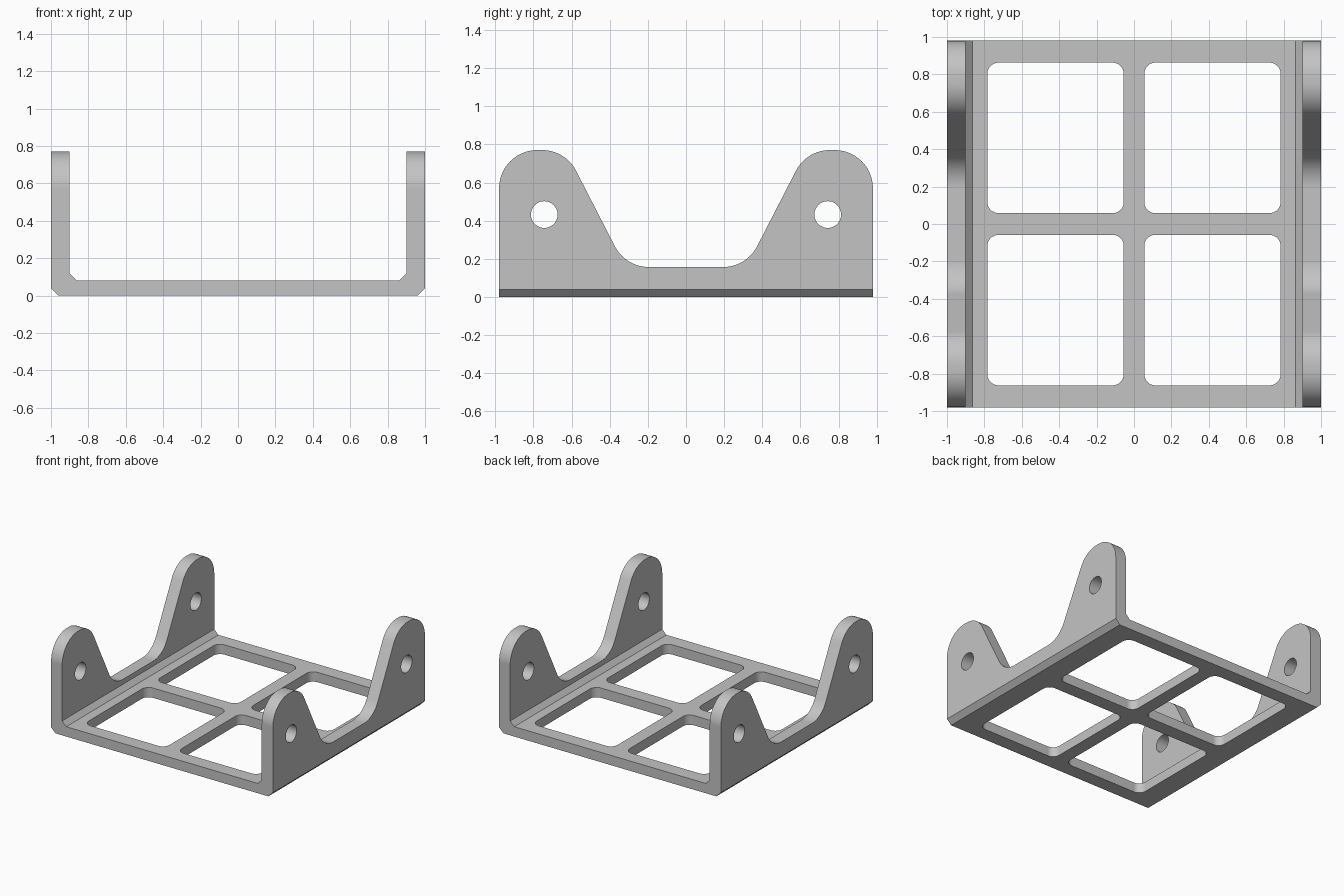
import bpy, bmesh, math
from mathutils import Vector

cube = bpy.data.objects.get("Cube")
if cube:
    bpy.data.objects.remove(cube, do_unlink=True)

metal = bpy.data.materials.new("plain grey")
metal.use_nodes = True
GREY = (0.55, 0.55, 0.55, 1)
metal.diffuse_color = GREY
metal.node_tree.nodes["Principled BSDF"].inputs["Base Color"].default_value = GREY

HALF_LENGTH, WALL, FLOOR, TOP = 0.98, 0.1, 0.08, 0.77


def fillet(corners, steps=14):
    """Round each (u, v, radius) corner of a closed outline."""
    out = []
    for i, (u, v, r) in enumerate(corners):
        p = Vector((u, v))
        if not r:
            out.append(p)
            continue
        a = (Vector(corners[i - 1][:2]) - p).normalized()
        b = (Vector(corners[(i + 1) % len(corners)][:2]) - p).normalized()
        half = a.angle(b) / 2
        centre = p + (a + b).normalized() * r / math.sin(half)
        start = p + a * r / math.tan(half) - centre
        end = p + b * r / math.tan(half) - centre
        sweep = math.pi - 2 * half
        for k in range(steps + 1):
            t = k / steps
            out.append(centre + (start * math.sin((1 - t) * sweep)
                                 + end * math.sin(t * sweep)) / math.sin(sweep))
    return out


def prisms(name, outlines, axis, low, high):
    """Extrude closed outlines along one axis into a single object."""
    bm = bmesh.new()
    for outline in outlines:
        verts = []
        for p in outline:
            co = list(p)
            co.insert(axis, low)
            verts.append(bm.verts.new(co))
        face = bm.faces.new(verts)
        new = bmesh.ops.extrude_face_region(bm, geom=[face])["geom"]
        shift = Vector((0, 0, 0))
        shift[axis] = high - low
        bmesh.ops.translate(bm, vec=shift,
                            verts=[g for g in new if isinstance(g, bmesh.types.BMVert)])
    bmesh.ops.recalc_face_normals(bm, faces=bm.faces)
    mesh = bpy.data.meshes.new(name)
    bm.to_mesh(mesh)
    bm.free()
    mesh.materials.append(metal)
    obj = bpy.data.objects.new(name, mesh)
    bpy.context.collection.objects.link(obj)
    return obj


def mirrored(half):
    return half + [(-p[0], *p[1:]) for p in reversed(half)]


def carve(target, cutter, operation):
    cutter.hide_render = True
    mod = target.modifiers.new(cutter.name, "BOOLEAN")
    mod.operation, mod.object, mod.solver = operation, cutter, "EXACT"
    bpy.ops.object.modifier_apply(modifier=mod.name)
    bpy.data.objects.remove(cutter, do_unlink=True)


# U-shaped channel with chamfered outer and inner corners
inner = 1 - WALL
channel = mirrored([(0.96, 0), (1, 0.04), (1, 0.9), (inner, 0.9),
                    (inner, FLOOR + 0.037), (inner - 0.037, FLOOR)])
cradle = prisms("mounting_cradle", [channel], 1, -1.1, 1.1)
bpy.context.view_layer.objects.active = cradle
cradle.select_set(True)

# Side outline: two rounded ears joined by a low rail
side = mirrored([(HALF_LENGTH, -0.1, 0), (HALF_LENGTH, TOP, 0.2),
                 (0.632, TOP, 0.2), (0.317, 0.157, 0.2)])
carve(cradle, prisms("side_outline", [fillet(side)], 0, -1.2, 1.2), "INTERSECT")

# Four rounded windows in the floor
windows = []
for sx in (-1, 1):
    for sy in (-1, 1):
        x0, x1, y0, y1 = sx * 0.055, sx * 0.784, sy * 0.058, sy * 0.863
        windows.append(fillet([(x0, y0, 0.06), (x1, y0, 0.06),
                               (x1, y1, 0.06), (x0, y1, 0.06)], 8))
carve(cradle, prisms("floor_windows", windows, 2, -0.2, 0.2), "DIFFERENCE")

# Pivot holes through the ears
holes = [[(s * 0.743 + 0.07 * math.cos(k * math.tau / 40),
           0.432 + 0.07 * math.sin(k * math.tau / 40)) for k in range(40)]
         for s in (-1, 1)]
carve(cradle, prisms("ear_holes", holes, 0, -1.2, 1.2), "DIFFERENCE")

# Smooth the rounded edges, keep the flats crisp
bpy.ops.object.shade_smooth_by_angle(angle=math.radians(30))
weighted = cradle.modifiers.new("even_shading", "WEIGHTED_NORMAL")
weighted.keep_sharp = True
